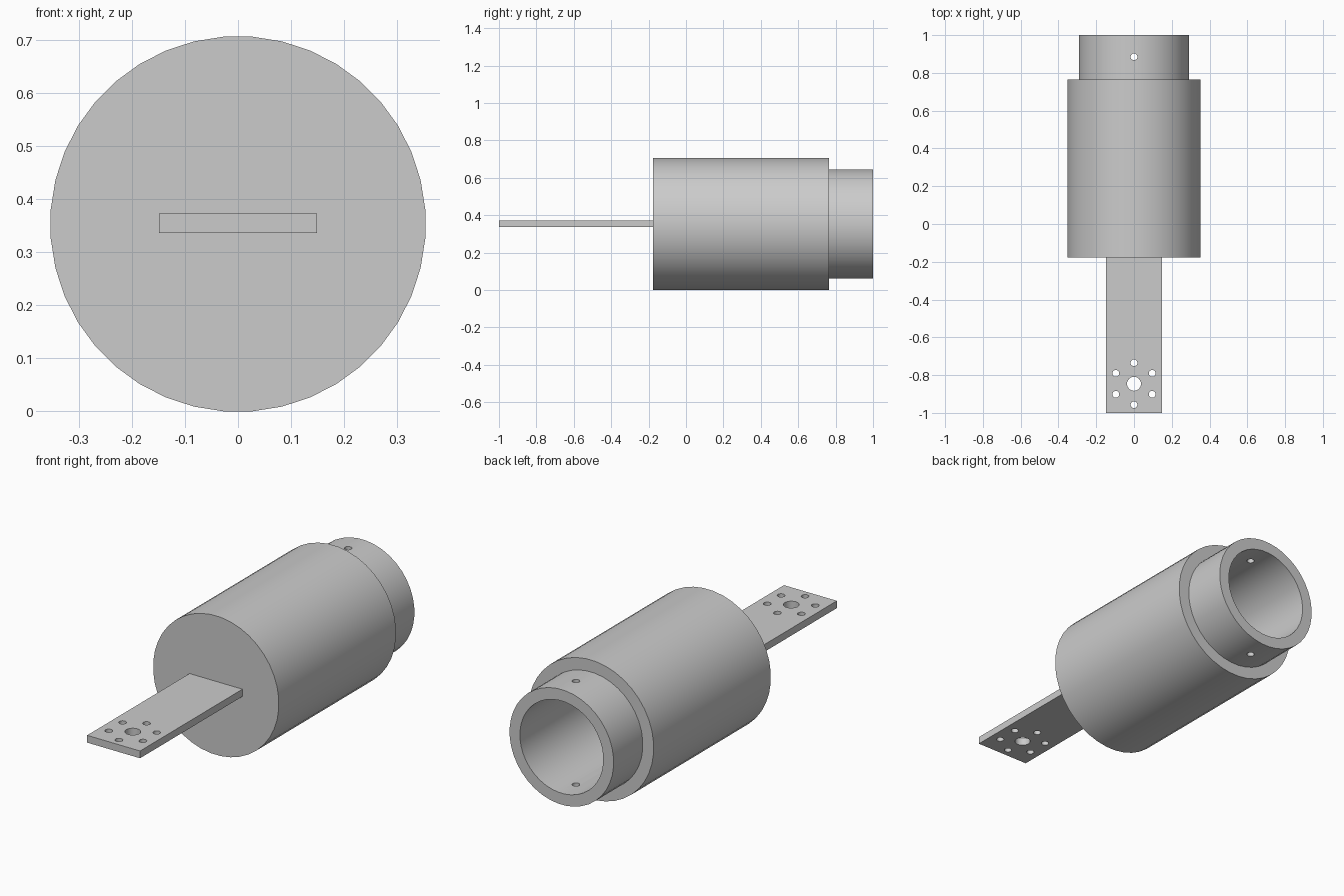
import bpy, bmesh, math

if "Cube" in bpy.data.objects:
    bpy.data.objects.remove(bpy.data.objects["Cube"])

SIDES = 40
AXIS_Z = 0.353      # height of the cylinder axis

grey = bpy.data.materials.new("plain grey")
grey.diffuse_color = (0.6, 0.6, 0.6, 1)
grey.use_nodes = True
grey.node_tree.nodes["Principled BSDF"].inputs["Base Color"].default_value = grey.diffuse_color


def make_object(name, bm):
    bmesh.ops.recalc_face_normals(bm, faces=bm.faces)
    mesh = bpy.data.meshes.new(name)
    bm.to_mesh(mesh)
    bm.free()
    mesh.materials.append(grey)
    obj = bpy.data.objects.new(name, mesh)
    bpy.context.collection.objects.link(obj)
    return obj


def lathe(name, profile):
    """Revolve (radius, y) points about the y axis and cap both ends."""
    bm = bmesh.new()
    rings = []
    for r, y in profile:
        ring = []
        for i in range(SIDES):
            a = 2 * math.pi * (i + 0.5) / SIDES
            ring.append(bm.verts.new((r * math.cos(a), y, AXIS_Z + r * math.sin(a))))
        rings.append(ring)
    for a, b in zip(rings, rings[1:]):
        for i in range(SIDES):
            j = (i + 1) % SIDES
            bm.faces.new((a[i], a[j], b[j], b[i]))
    bm.faces.new(rings[0])
    bm.faces.new(rings[-1])
    return make_object(name, bm)


def drill(obj, holes):
    """Cut vertical round holes given as (x, y, radius)."""
    bm = bmesh.new()
    for x, y, r in holes:
        made = bmesh.ops.create_cone(bm, cap_ends=True, segments=24,
                                     radius1=r, radius2=r, depth=1.2)
        bmesh.ops.translate(bm, verts=made["verts"], vec=(x, y, AXIS_Z))
    cutter = make_object("hole_cutter", bm)
    cutter.hide_render = True
    mod = obj.modifiers.new("holes", 'BOOLEAN')
    mod.operation = 'DIFFERENCE'
    mod.solver = 'EXACT'
    mod.object = cutter
    bpy.ops.object.select_all(action='DESELECT')
    bpy.context.view_layer.objects.active = obj
    obj.select_set(True)
    bpy.ops.object.modifier_apply(modifier=mod.name)
    bpy.data.objects.remove(cutter)
    bpy.ops.object.shade_smooth_by_angle(angle=math.radians(30))


# Closed-front body stepping down to an open collar with a deep bore
body = lathe("body_and_collar", [
    (0.354, -0.177), (0.354, 0.765), (0.293, 0.765),
    (0.293, 1.0), (0.235, 1.0), (0.235, -0.117)])
drill(body, [(0, 0.885, 0.018)])    # pin hole through both collar walls

# Flat mounting tongue
bm = bmesh.new()
bmesh.ops.create_cube(bm, size=1)
for v in bm.verts:
    v.co.x *= 0.298
    v.co.y = -1.0 if v.co.y < 0 else -0.177
    v.co.z = AXIS_Z + 0.0015 + v.co.z * 0.037
tongue = make_object("mounting_tongue", bm)

# Centre hole with a ring of six bolt holes
holes = [(0, -0.846, 0.037)]
for k in range(6):
    a = math.radians(90 + 60 * k)
    holes.append((0.111 * math.cos(a), -0.846 + 0.111 * math.sin(a), 0.018))
drill(tongue, holes)
